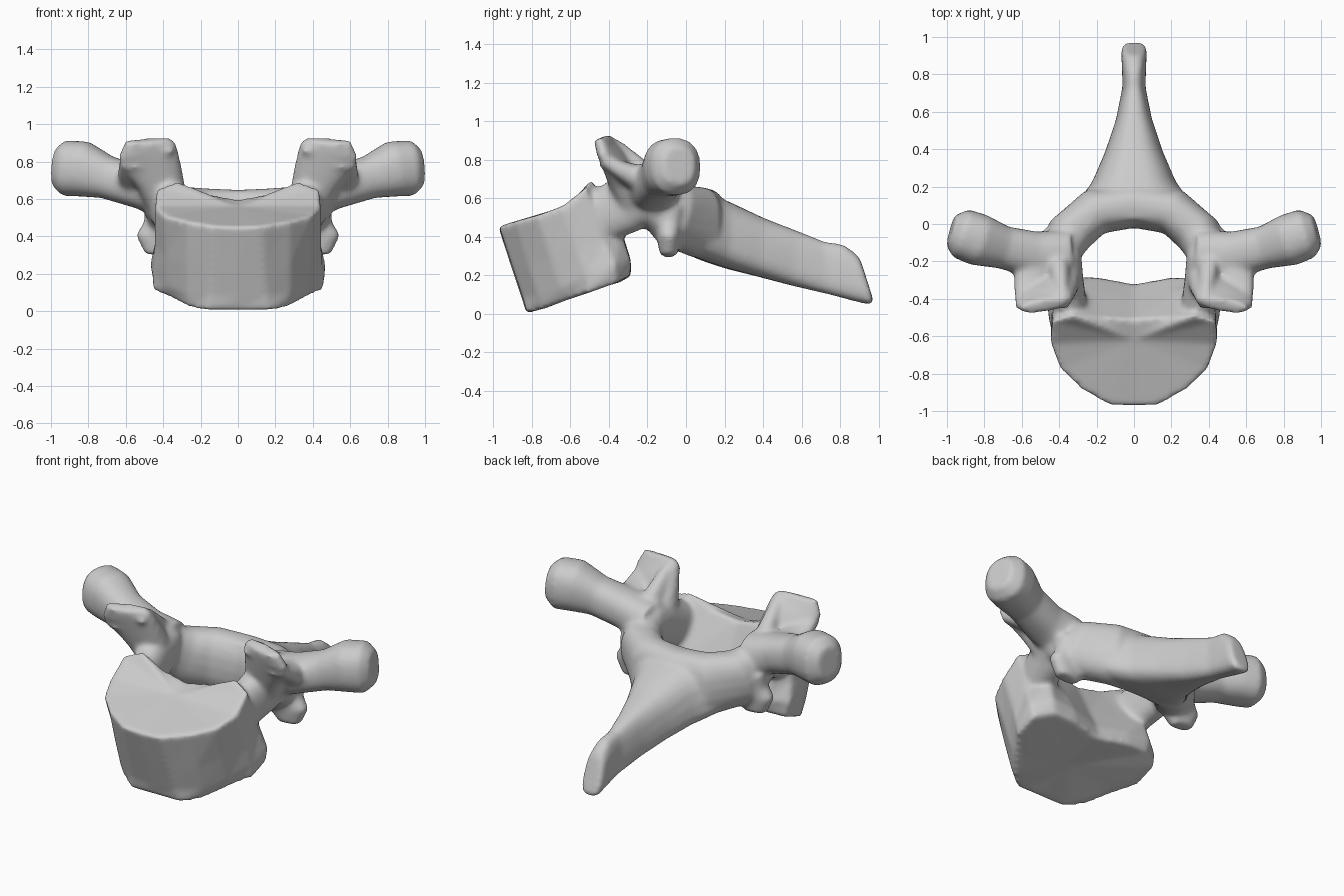
import bpy, bmesh, math
from mathutils import Vector

if "Cube" in bpy.data.objects:
    bpy.data.objects.remove(bpy.data.objects["Cube"])

parts = []
N = 20


def loft(name, rings, cap_centers=None):
    """Skin a closed solid through rings of points."""
    bm = bmesh.new()
    vs = [[bm.verts.new(p) for p in r] for r in rings]
    n = len(vs[0])
    for a, b in zip(vs, vs[1:]):
        for i in range(n):
            bm.faces.new((a[i], a[(i + 1) % n], b[(i + 1) % n], b[i]))
    for k, end in enumerate((vs[0], vs[-1])):
        c = cap_centers[k] if cap_centers else sum((v.co for v in end), Vector()) / n
        cv = bm.verts.new(c)
        for i in range(n):
            bm.faces.new((end[i], end[(i + 1) % n], cv))
    bmesh.ops.recalc_face_normals(bm, faces=bm.faces)
    me = bpy.data.meshes.new(name)
    bm.to_mesh(me)
    bm.free()
    ob = bpy.data.objects.new(name, me)
    bpy.context.collection.objects.link(ob)
    parts.append(ob)


def power(c, e=0.85):
    return math.copysign(abs(c) ** e, c)


def limb(name, stations, side=None):
    """Mirrored pair of limbs; stations are x, y, z, half width, half height."""
    pts = [Vector(s[:3]) for s in stations]
    rings = []
    for i, s in enumerate(stations):
        t = (pts[min(i + 1, len(pts) - 1)] - pts[max(i - 1, 0)]).normalized()
        u = Vector(side) if side else t.cross(Vector((0, 0, 1)))
        u = (u - t * u.dot(t)).normalized()
        v = u.cross(t)
        rings.append([pts[i] + u * s[3] * power(math.cos(a)) + v * s[4] * power(math.sin(a))
                      for a in (2 * math.pi * k / N for k in range(N))])
    for sign, tag in ((1, "right"), (-1, "left")):
        loft(name + "_" + tag, [[Vector((p.x * sign, p.y, p.z)) for p in r] for r in rings])


# Vertebral body: tilted drum, half outline from front to back, top and bottom
top = [(0, -.975, .45), (.13, -.97, .455), (.28, -.885, .48), (.395, -.775, .51), (.445, -.64, .56),
       (.435, -.52, .655), (.33, -.49, .70), (.18, -.5, .63), (0, -.51, .60)]
mid = [(0, -.90, .22), (.14, -.895, .23), (.28, -.82, .25), (.385, -.70, .29), (.445, -.56, .34),
       (.44, -.43, .38), (.35, -.33, .42), (.2, -.36, .40), (0, -.40, .38)]
low = [(0, -.85, .07), (.15, -.845, .08), (.28, -.77, .09), (.38, -.65, .13), (.455, -.51, .19),
       (.47, -.37, .25), (.36, -.285, .28), (.2, -.29, .27), (0, -.33, .25)]
bottom = [(0, -.825, 0), (.17, -.83, .0), (.27, -.75, .02), (.36, -.62, .07), (.455, -.5, .11),
          (.45, -.36, .16), (.34, -.29, .195), (.2, -.285, .19), (0, -.32, .17)]
rings = [[Vector(p) for p in h] + [Vector((-p[0], p[1], p[2])) for p in h[-2:0:-1]]
         for h in (bottom, low, mid, top)]
loft("body", rings, [Vector((0, -.56, .10)), Vector((0, -.62, .56))])

# Pedicles joining body to arch
limb("pedicle", [(.34, -.46, .50, .09, .14), (.37, -.30, .57, .10, .15),
                 (.40, -.18, .62, .12, .13), (.41, -.10, .60, .10, .12)])

# Laminae closing the arch behind the canal
limb("lamina", [(.41, -.19, .60, .10, .12), (.35, -.06, .51, .125, .17),
                (.21, .065, .475, .125, .185), (0, .10, .465, .12, .185)])

# Transverse processes with club-shaped tips
limb("transverse_process", [(.36, -.17, .62, .14, .13), (.53, -.165, .665, .125, .115),
                            (.70, -.125, .715, .115, .115), (.83, -.085, .76, .14, .15),
                            (.925, -.05, .765, .135, .15), (.98, -.035, .77, .085, .10)])

# Superior articular processes: tilted flared plates with webs running back
limb("superior_process", [(.38, -.26, .58, .11, .10), (.42, -.33, .71, .13, .08),
                          (.465, -.385, .81, .155, .06), (.49, -.42, .865, .16, .045),
                          (.49, -.44, .915, .115, .035)], side=(.9, 0, -.42))
limb("facet_outer_web", [(.565, -.43, .80, .07, .04), (.56, -.34, .745, .085, .05),
                         (.54, -.22, .69, .10, .08)])
limb("facet_inner_rim", [(.375, -.43, .89, .035, .05), (.385, -.36, .84, .04, .06),
                         (.40, -.24, .72, .06, .08)])

# Inferior articular processes: small hanging lobes
limb("inferior_process", [(.40, -.08, .56, .10, .08), (.40, -.085, .46, .105, .065),
                          (.42, -.09, .385, .13, .06), (.43, -.09, .30, .07, .045)], side=(1, 0, 0))

# Spinous process: y/z of top edge, y/z of bottom edge, half width
spine = [(.02, .645, .02, .30, .39), (.11, .63, .11, .265, .35), (.24, .575, .22, .23, .255),
         (.41, .495, .38, .19, .175), (.58, .43, .55, .145, .11), (.72, .375, .74, .10, .07),
         (.82, .36, .89, .06, .075), (.885, .31, .96, .045, .08), (.905, .285, .975, .065, .065)]
rings = []
for yt, zt, yb, zb, w in spine:
    a_, b_ = Vector((0, yt, zt)), Vector((0, yb, zb))
    r = []
    for k in range(N):
        a = 2 * math.pi * k / N
        h = (power(math.sin(a), .7) + 1) / 2
        p = b_.lerp(a_, h)
        p.x = w * (1.0 - .3 * h) * power(math.cos(a), .7)
        r.append(p)
    rings.append(r)
loft("spinous_process", rings)

# Fuse everything into one smooth bone
for ob in parts:
    ob.select_set(True)
bone = parts[0]
bpy.context.view_layer.objects.active = bone
bpy.ops.object.join()
bone.name = "vertebra"
fuse = bone.modifiers.new("fuse", "REMESH")
fuse.mode = 'VOXEL'
fuse.voxel_size = 0.014
relax = bone.modifiers.new("relax", "SMOOTH")
relax.factor = 0.5
relax.iterations = 12
for m in ("fuse", "relax"):
    bpy.ops.object.modifier_apply(modifier=m)
bpy.ops.object.shade_smooth()
